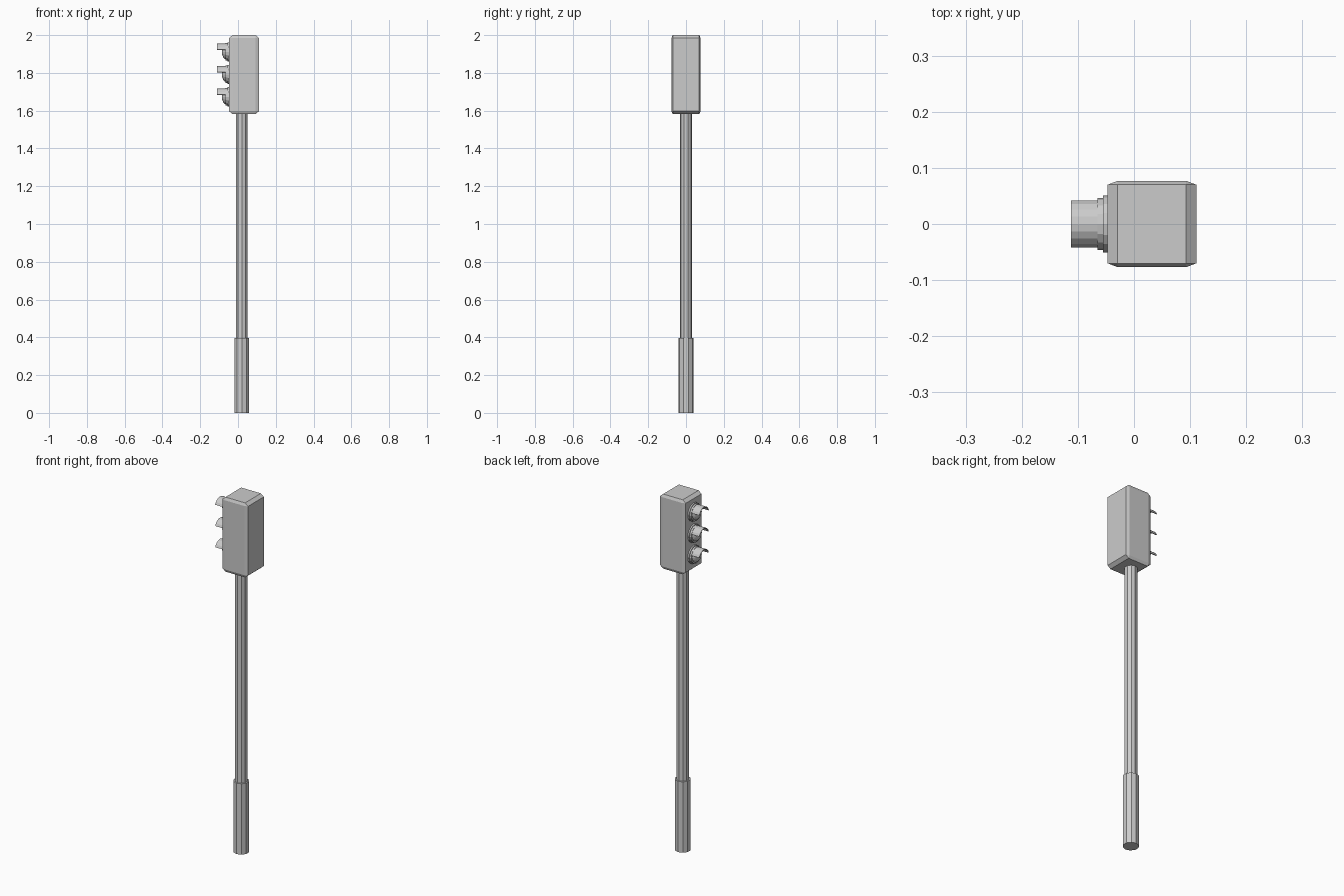
import bpy, bmesh
from math import sin, cos, pi, radians

if "Cube" in bpy.data.objects:
    bpy.data.objects.remove(bpy.data.objects["Cube"])

POLE_X = 0.02
LAMP_Z = (1.911, 1.792, 1.673)


def finish(name, bm):
    bmesh.ops.recalc_face_normals(bm, faces=bm.faces)
    me = bpy.data.meshes.new(name)
    bm.to_mesh(me)
    bm.free()
    ob = bpy.data.objects.new(name, me)
    bpy.context.collection.objects.link(ob)
    return ob


def post(name, r, z0, z1, sides=10):
    bm = bmesh.new()
    bmesh.ops.create_cone(bm, cap_ends=True, segments=sides, radius1=r, radius2=r, depth=z1 - z0)
    bmesh.ops.translate(bm, verts=bm.verts, vec=(POLE_X, 0, (z0 + z1) / 2))
    return finish(name, bm)


def lathe(name, profile, z, sides=16):
    """Turn (x, radius) points around the lamp axis, which runs along x."""
    bm = bmesh.new()
    rings = [[bm.verts.new((x, r * cos(2 * pi * i / sides), z + r * sin(2 * pi * i / sides)))
              for i in range(sides)] for x, r in profile]
    for a, b in zip(rings, rings[1:]):
        for i in range(sides):
            j = (i + 1) % sides
            bm.faces.new((a[i], a[j], b[j], b[i]))
    bm.faces.new(rings[0])
    bm.faces.new(rings[-1])
    return finish(name, bm)


def visor(name, z, r=0.044, x0=-0.055, x1=-0.112, start=17, steps=8):
    bm = bmesh.new()
    pairs = []
    for i in range(steps + 1):
        a = radians(start + (180 - 2 * start) * i / steps)
        pairs.append([bm.verts.new((x, r * cos(a), z + r * sin(a))) for x in (x0, x1)])
    for p, q in zip(pairs, pairs[1:]):
        bm.faces.new((p[0], p[1], q[1], q[0]))
    # thicken inwards
    ob = finish(name, bm)
    up = ob.data.polygons[steps // 2].normal.z > 0
    mod = ob.modifiers.new("thickness", 'SOLIDIFY')
    mod.thickness = 0.004
    mod.offset = -1 if up else 1
    return ob


# Pole and its thicker sleeve
post("base_sleeve", 0.041, 0.0, 0.397)
post("pole", 0.033, 0.39, 1.60)

# Signal housing: bevelled in a stretched space so chamfers differ per axis
size, chamfer = (0.158, 0.154, 0.418), (0.018, 0.007, 0.015)
bm = bmesh.new()
bmesh.ops.create_cube(bm, size=1)
bmesh.ops.scale(bm, verts=bm.verts, vec=[s / c for s, c in zip(size, chamfer)])
bmesh.ops.bevel(bm, geom=bm.edges[:], offset=1, segments=1, affect='EDGES', profile=0.5)
bmesh.ops.scale(bm, verts=bm.verts, vec=chamfer)
bmesh.ops.translate(bm, verts=bm.verts, vec=(0.032, 0, 2.0 - size[2] / 2))
finish("signal_housing", bm)

# Three lamps: rim, collar, domed lens and visor
for n, z in zip(("top", "middle", "bottom"), LAMP_Z):
    lathe(n + "_rim", [(-0.04, 0.051), (-0.055, 0.051)], z)
    lathe(n + "_collar", [(-0.05, 0.046), (-0.065, 0.046)], z)
    dome = [(-0.06 - 0.026 * sin(t), 0.040 * cos(t)) for t in (0, 0.4, 0.8, 1.2, 1.45)]
    lathe(n + "_lens", dome, z)
    visor(n + "_visor", z)
